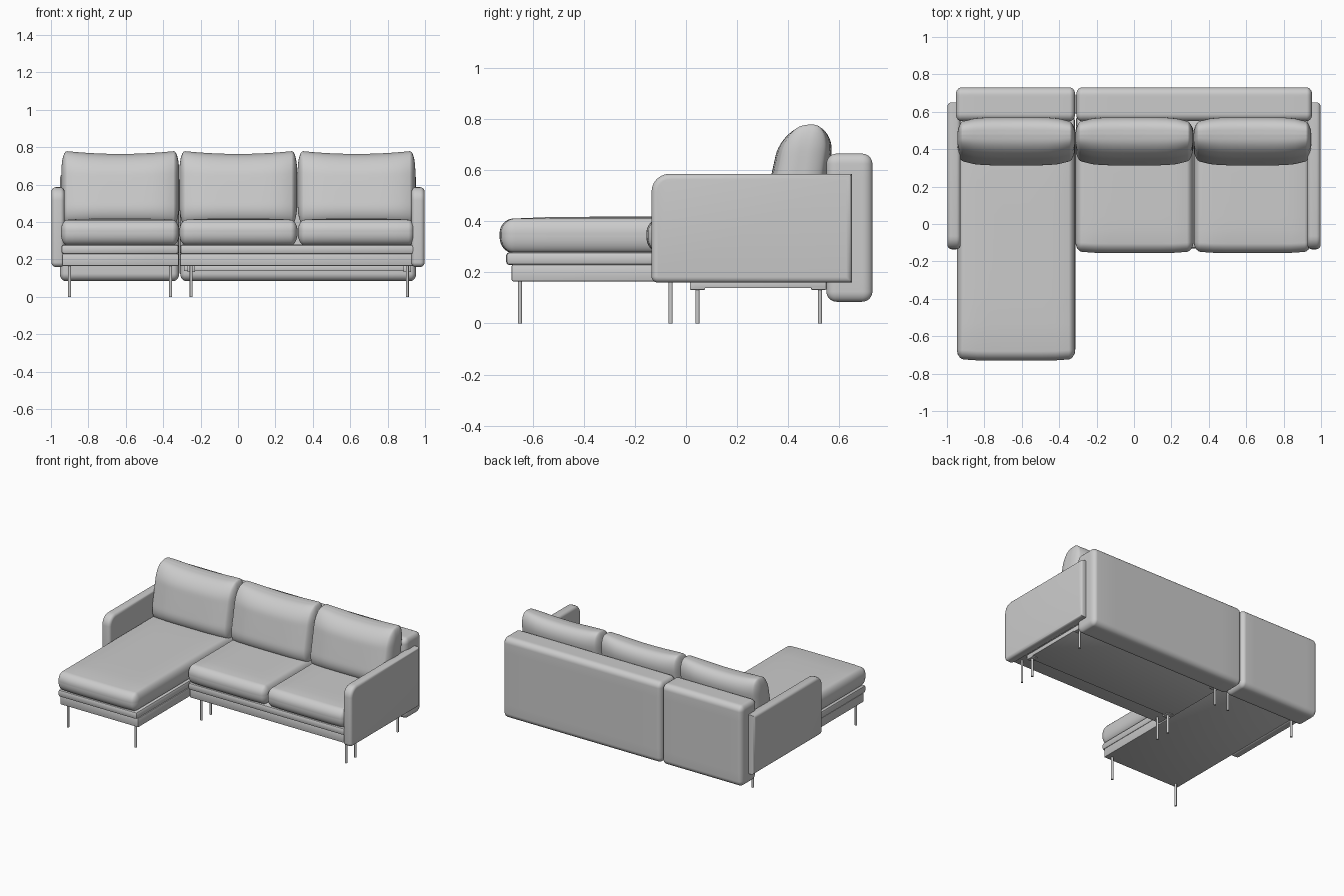
import bpy, bmesh, math
from mathutils import Vector

if "Cube" in bpy.data.objects:
    bpy.data.objects.remove(bpy.data.objects["Cube"])


def finish(name, bm, angle=40):
    bmesh.ops.recalc_face_normals(bm, faces=bm.faces)
    me = bpy.data.meshes.new(name)
    bm.to_mesh(me)
    bm.free()
    ob = bpy.data.objects.new(name, me)
    bpy.context.collection.objects.link(ob)
    bpy.ops.object.select_all(action='DESELECT')
    ob.select_set(True)
    bpy.context.view_layer.objects.active = ob
    bpy.ops.object.shade_smooth_by_angle(angle=math.radians(angle))
    return ob


def rounded(name, lo, hi, r, deform=None, cuts=15):
    """Rounded box; r gives the corner radius per axis, deform(p, n) bends it (n = -1..1)."""
    lo, hi, r = Vector(lo), Vector(hi), Vector(r)
    mid, half = (lo + hi) / 2, (hi - lo) / 2
    bm = bmesh.new()
    bmesh.ops.create_cube(bm, size=2)
    bmesh.ops.subdivide_edges(bm, edges=bm.edges[:], cuts=cuts, use_grid_fill=True)
    for v in bm.verts:
        inner, corner = Vector(), Vector()
        for i in range(3):
            c = v.co[i]
            inner[i] = max(-1, min(1, c / 0.5)) * (half[i] - r[i])
            e = max(0, (abs(c) - 0.5) / 0.5)
            corner[i] = math.copysign(math.tan(e * math.pi / 4), c)
        corner.normalize()
        p = inner + Vector(corner[i] * r[i] for i in range(3))
        n = Vector(p[i] / half[i] for i in range(3))
        p += mid
        v.co = deform(p, n) if deform else p
    return finish(name, bm)


def box(name, lo, hi, bevel=0.006):
    bm = bmesh.new()
    bmesh.ops.create_cube(bm, size=1)
    for v in bm.verts:
        v.co = Vector(lo[i] + (hi[i] - lo[i]) * (v.co[i] + 0.5) for i in range(3))
    bmesh.ops.bevel(bm, geom=bm.edges[:], offset=bevel, segments=2, profile=0.5, affect='EDGES')
    return finish(name, bm)


def crown(p, n):
    # seat padding: slightly fuller in the middle, pulled in at the corners
    if n.z > 0:
        p.z -= 0.012 * n.z * max(abs(n.x), abs(n.y)) ** 6
    if n.y < 0:
        p.y += 0.012 * abs(n.x) ** 6 * abs(n.y)
    return p


def lean(p, n):
    # back cushion: leaning, pinched at the sides, sagging along the top
    t = (n.z + 1) / 2
    centre = 0.412 + 0.066 * t
    thick = (1 - 0.32 * abs(n.x) ** 5) * (1.0 - 0.10 * t)
    p.y = centre + n.y * 0.118 * thick
    p.z += t * t * (-0.018 * (1 - n.x ** 2) + 0.015 * n.y * (n.y < 0))
    return p


# Bases under the seats (lower plinth and upper board)
box("chaise_lower_base", (-0.94, -0.683, 0.165), (-0.317, 0.57, 0.23))
box("chaise_upper_base", (-0.945, -0.705, 0.228), (-0.316, 0.57, 0.28), 0.015)
box("sofa_lower_base", (-0.309, -0.11, 0.165), (0.94, 0.57, 0.23))
box("sofa_upper_base", (-0.31, -0.13, 0.228), (0.945, 0.57, 0.28), 0.015)

# Shallow support frame below the sofa
box("under_frame", (-0.29, 0.03, 0.138), (0.925, 0.55, 0.168), 0.003)
for x in (-0.25, 0.905):
    for y in (0.045, 0.52):
        box("leg_block", (x - 0.02, y - 0.03, 0.132), (x + 0.02, y + 0.03, 0.168), 0.003)

# Seat cushions
soft = (0.035, 0.05, 0.062)
rounded("chaise_seat", (-0.947, -0.73, 0.277), (-0.314, 0.54, 0.418), soft, crown)
rounded("middle_seat", (-0.313, -0.155, 0.277), (0.318, 0.54, 0.418), soft, crown)
rounded("right_seat", (0.32, -0.155, 0.277), (0.947, 0.54, 0.418), soft, crown)

# Back cushions
for i, x in enumerate((-0.944, -0.313, 0.319)):
    rounded("back_cushion_%d" % (i + 1), (x, 0.31, 0.385), (x + 0.629, 0.55, 0.782),
            (0.03, 0.09, 0.11), lean, 19)

# Backrest panels
for side, x0, x1 in (("left", -0.953, -0.314), ("right", -0.309, 0.953)):
    rounded(side + "_backrest", (x0, 0.55, 0.085), (x1, 0.73, 0.665), (0.03, 0.04, 0.04))

# Armrests: side outline with rounded front corners, extruded and softened
outline = [(0.65, 0.16), (0.65, 0.586)]
for cy, cz, r, a0 in ((-0.065, 0.516, 0.07, 90), (-0.11, 0.185, 0.025, 180)):
    for k in range(7):
        a = math.radians(a0 + 15 * k)
        outline.append((cy + r * math.cos(a), cz + r * math.sin(a)))
for name, x0, x1 in (("left_arm", -0.997, -0.928), ("right_arm", 0.928, 0.997)):
    bm = bmesh.new()
    rings = [[bm.verts.new((x, y, z)) for y, z in outline] for x in (x0, x1)]
    caps = [bm.faces.new(r) for r in rings]
    rim = [e for f in caps for e in f.edges]
    for k in range(len(outline)):
        j = (k + 1) % len(outline)
        bm.faces.new((rings[0][k], rings[0][j], rings[1][j], rings[1][k]))
    bmesh.ops.recalc_face_normals(bm, faces=bm.faces)
    bmesh.ops.bevel(bm, geom=rim, offset=0.022, segments=5, profile=0.5, affect='EDGES')
    finish(name, bm, 50)

# Thin round legs
spots = [(-0.9, -0.65), (-0.36, -0.65), (-0.9, 0.525), (-0.36, 0.525)]
spots += [(x, y) for x in (-0.25, 0.905) for y in (-0.06, 0.045, 0.525)]
for x, y in spots:
    bm = bmesh.new()
    bmesh.ops.create_cone(bm, cap_ends=True, segments=20, radius1=0.008, radius2=0.008, depth=0.17)
    bmesh.ops.translate(bm, verts=bm.verts, vec=(x, y, 0.085))
    finish("leg", bm)
